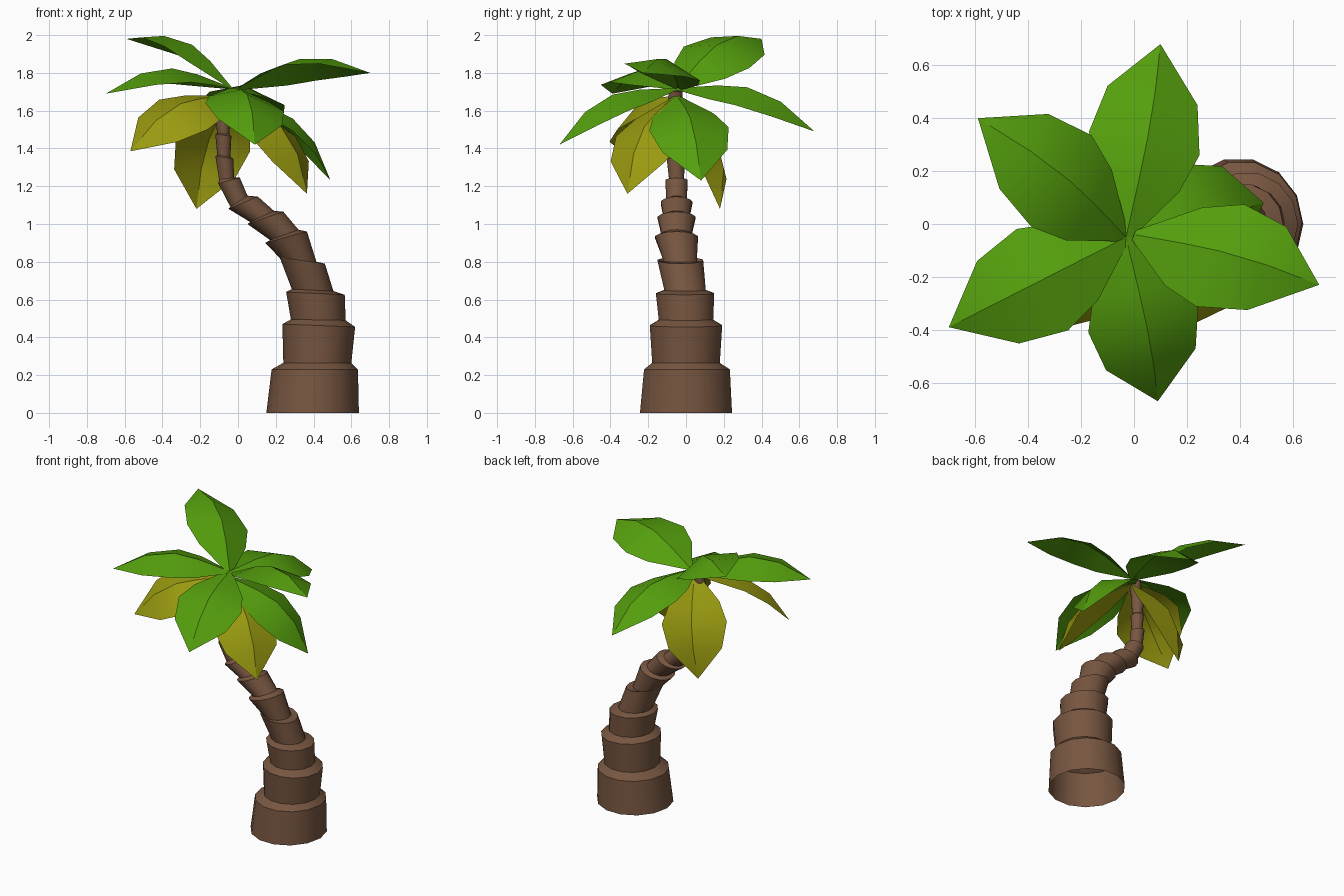
import bpy, math
from mathutils import Vector

if "Cube" in bpy.data.objects:
    bpy.data.objects.remove(bpy.data.objects["Cube"])


def material(name, rgb):
    m = bpy.data.materials.new(name)
    m.diffuse_color = (*rgb, 1)
    m.use_nodes = True
    m.node_tree.nodes["Principled BSDF"].inputs["Base Color"].default_value = m.diffuse_color
    return m


GREEN = material("leaf green", (0.09, 0.345, 0.004))
OLIVE = material("dry leaf olive", (0.315, 0.32, 0.005))
BROWN = material("bark brown", (0.185, 0.093, 0.052))


def make(name, verts, faces, mat, angle):
    me = bpy.data.meshes.new(name)
    me.from_pydata(verts, [], faces)
    me.materials.append(mat)
    ob = bpy.data.objects.new(name, me)
    bpy.context.collection.objects.link(ob)
    bpy.ops.object.select_all(action='DESELECT')
    ob.select_set(True)
    bpy.context.view_layer.objects.active = ob
    bpy.ops.object.shade_smooth_by_angle(angle=math.radians(angle))
    return ob


# Trunk: rings given by left x,z and right x,z in the front view, plus y centre
rings = [
    (.15, 0, .64, 0, 0), (.178, .23, .635, .23, .005),
    (.24, .265, .60, .265, 0), (.235, .47, .62, .455, 0),
    (.28, .495, .57, .49, 0), (.255, .64, .565, .625, -.005),
    (.285, .655, .505, .645, -.005), (.22, .825, .46, .79, -.03),
    (.24, .80, .415, .80, -.03), (.145, .90, .365, .96, -.05),
    (.17, .915, .32, .97, -.05), (.05, 1.0, .24, 1.065, -.05),
    (.065, 1.01, .19, 1.07, -.05), (-.05, 1.08, .105, 1.145, -.05),
    (-.04, 1.09, .05, 1.15, -.05), (-.105, 1.215, .01, 1.245, -.05),
    (-.10, 1.235, -.02, 1.245, -.05), (-.12, 1.36, -.025, 1.345, -.055),
    (-.11, 1.365, -.04, 1.355, -.06), (-.12, 1.475, -.035, 1.465, -.06),
    (-.11, 1.48, -.045, 1.475, -.06), (-.125, 1.59, -.04, 1.58, -.06),
    (-.11, 1.595, -.04, 1.59, -.06), (-.09, 1.71, -.015, 1.70, -.055),
]
SIDES = 14
verts, faces = [], []
for lx, lz, rx, rz, cy in rings:
    left, right = Vector((lx, cy, lz)), Vector((rx, cy, rz))
    centre, arm = (left + right) / 2, (right - left) / 2
    for k in range(SIDES):
        a = 2 * math.pi * k / SIDES
        verts.append(centre + arm * math.cos(a) + Vector((0, 1.02 * arm.length * math.sin(a), 0)))
for i in range(len(rings) - 1):
    for k in range(SIDES):
        n = (k + 1) % SIDES
        faces.append((i * SIDES + k, i * SIDES + n, (i + 1) * SIDES + n, (i + 1) * SIDES + k))
faces.append(tuple(range((len(rings) - 1) * SIDES, len(rings) * SIDES)))
make("trunk", verts, faces, BROWN, 30)

# Leaves: one arched, ridged blade aimed from the crown to each tip
BLADE = [(0, .02, 0), (.27, .165, .08), (.47, .215, .118), (.72, .175, .098)]  # t, half width, rise


def leaf(name, tip, left, mat, base=(-.03, -.05, 1.72), skew=0):
    base = Vector(base)
    chord = Vector(tip) - base
    c = chord.normalized()
    side = Vector(left)
    side = (side - c * side.dot(c)).normalized()
    up = c.cross(side)
    side += c * skew
    verts, faces = [], []
    for t, w, h in BLADE:
        rib = base + chord * t + up * h
        for s in (1, 0, -1):
            verts.append(rib + side * (s * w) - up * (abs(s) * w * .34))
    verts.append(Vector(tip))
    for i in range(len(BLADE) - 1):
        for j in (0, 1):
            a = i * 3 + j
            faces.append((a, a + 1, a + 4, a + 3))
    last = len(verts) - 1
    faces += [(last - 3, last - 2, last), (last - 2, last - 1, last)]
    make(name, verts, faces, mat, 28)


# Fresh leaves: tip, direction of the left edge
LOW = (-.03, -.05, 1.68)
leaf("leaf_back", (.10, .68, 1.49), (-.43, .1, .05), GREEN)
leaf("leaf_raised", (-.59, .40, 1.98), (-.07, -.445, .04), GREEN)
leaf("leaf_left", (-.70, -.39, 1.69), (.34, -.67, 0), GREEN)
leaf("leaf_front", (.09, -.67, 1.42), (.4, .1, -.04), GREEN)
leaf("leaf_right", (.70, -.23, 1.80), (.02, .425, -.10), GREEN, (0, -.04, 1.72), .15)
leaf("leaf_low_right", (.49, .08, 1.23), (0, .38, -.05), GREEN, LOW)

# Drooping dry leaves
leaf("dry_leaf_left", (-.57, -.34, 1.385), (.29, -.53, -.3), OLIVE, LOW)
leaf("dry_leaf_front", (.365, -.31, 1.16), (.26, .39, 0), OLIVE, LOW)
leaf("dry_leaf_back", (-.22, .18, 1.08), (-.36, -.12, 0), OLIVE, LOW)
